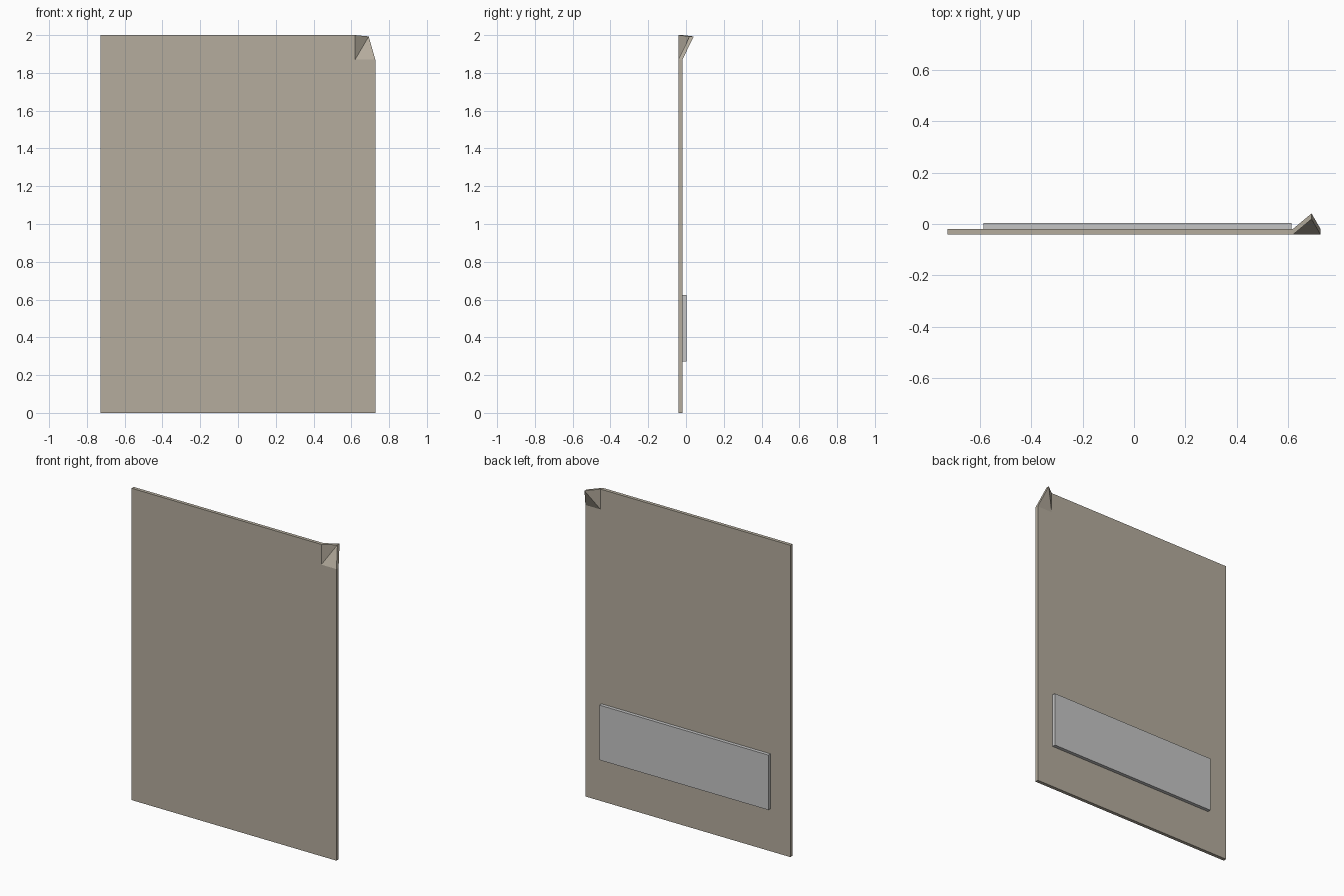
import bpy, bmesh

if "Cube" in bpy.data.objects:
    bpy.data.objects.remove(bpy.data.objects["Cube"])


def material(name, rgb):
    m = bpy.data.materials.new(name)
    m.diffuse_color = (*rgb, 1)
    m.use_nodes = True
    m.node_tree.nodes["Principled BSDF"].inputs["Base Color"].default_value = m.diffuse_color
    return m


def finish(name, bm, mat):
    bmesh.ops.recalc_face_normals(bm, faces=bm.faces)
    mesh = bpy.data.meshes.new(name)
    bm.to_mesh(mesh)
    bm.free()
    mesh.materials.append(mat)
    obj = bpy.data.objects.new(name, mesh)
    bpy.context.collection.objects.link(obj)
    return obj


beige = material("warm beige", (0.46, 0.415, 0.34))
grey = material("light grey", (0.56, 0.56, 0.56))

FRONT, BACK, STRIP_BACK = -0.041, -0.019, 0.003
THICK = BACK - FRONT

# Panel: 2 x 2 cells, thickened, with the top right corner folded back
bm = bmesh.new()
xs, zs = (-0.727, 0.62, 0.727), (0, 1.87, 2)
grid = [[bm.verts.new((x, FRONT, z)) for x in xs] for z in zs]
grid[2][2].co = (0.692, 0.041 - THICK, 1.993)
for r in range(2):
    for c in range(2):
        a, b = grid[r][c], grid[r][c + 1]
        d, e = grid[r + 1][c], grid[r + 1][c + 1]
        if r and c:
            # bent corner creases from the inner point to the tip
            bm.faces.new((a, b, e))
            bm.faces.new((a, e, d))
        else:
            bm.faces.new((a, b, e, d))
out = bmesh.ops.extrude_face_region(bm, geom=bm.faces[:], use_keep_orig=True)
moved = [g for g in out["geom"] if isinstance(g, bmesh.types.BMVert)]
bmesh.ops.translate(bm, verts=moved, vec=(0, THICK, 0))
finish("bent_panel", bm, beige)

# Raised strip on the back of the panel
bm = bmesh.new()
bmesh.ops.create_cube(bm, size=1)
for v in bm.verts:
    v.co.x = 0.613 if v.co.x > 0 else -0.587
    v.co.y = STRIP_BACK if v.co.y > 0 else BACK
    v.co.z = 0.625 if v.co.z > 0 else 0.273
finish("back_strip", bm, grey)
